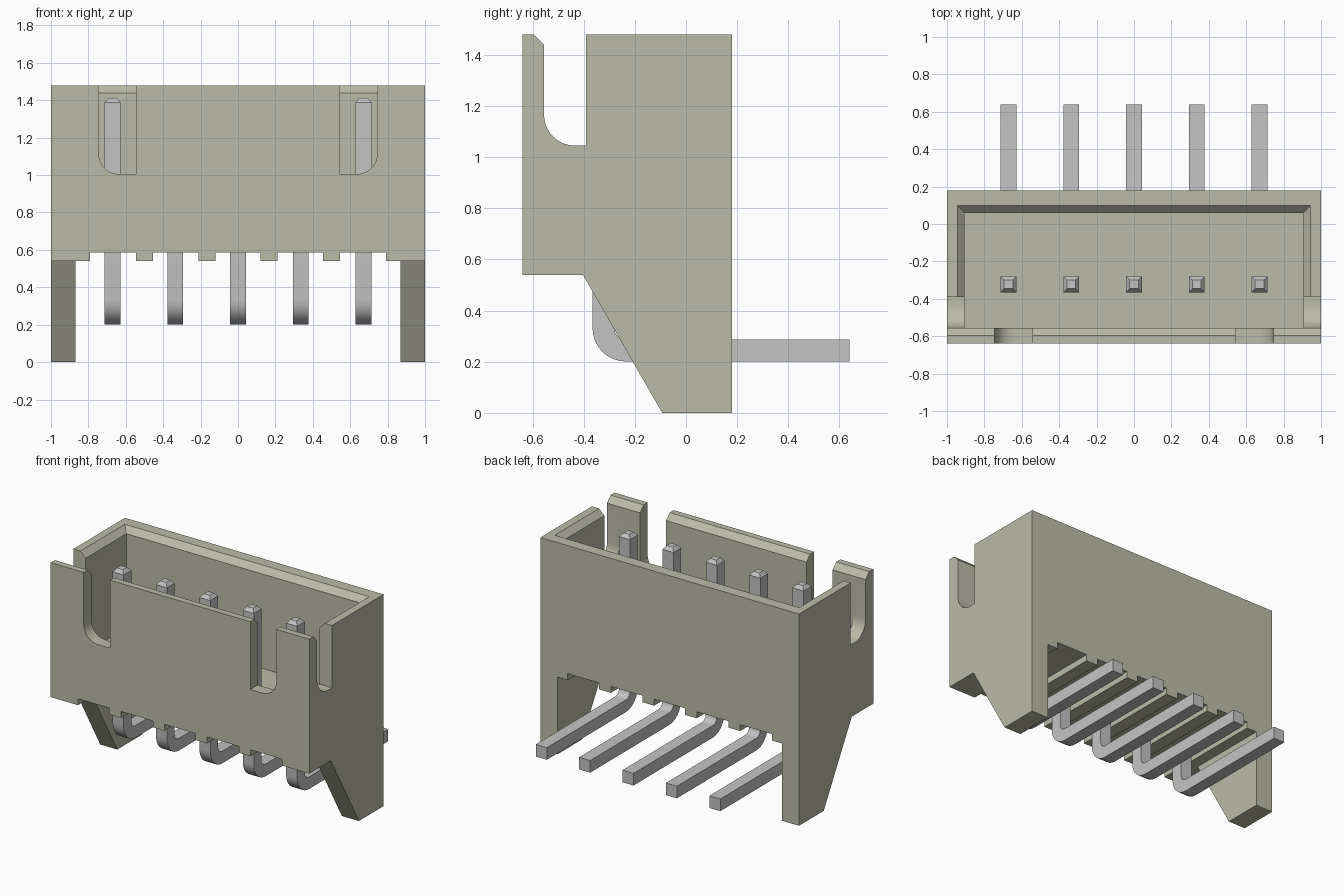
import bpy, bmesh, math
from mathutils import Vector

if "Cube" in bpy.data.objects:
    bpy.data.objects.remove(bpy.data.objects["Cube"], do_unlink=True)


def material(name, rgb):
    m = bpy.data.materials.new(name)
    m.use_nodes = True
    m.diffuse_color = (*rgb, 1)
    bsdf = m.node_tree.nodes["Principled BSDF"]
    bsdf.inputs["Base Color"].default_value = (*rgb, 1)
    bsdf.inputs["Roughness"].default_value = 0.6
    return m


BEIGE = material("beige plastic", (0.50, 0.50, 0.40))
METAL = material("pale metal", (0.55, 0.55, 0.55))


def loft(name, rings, mat):
    """Closed solid through a sequence of equal-sized rings."""
    bm = bmesh.new()
    loops = [[bm.verts.new(p) for p in r] for r in rings]
    n = len(loops[0])
    for a, b in zip(loops, loops[1:]):
        for i in range(n):
            j = (i + 1) % n
            bm.faces.new((a[i], a[j], b[j], b[i]))
    bm.faces.new(loops[0])
    bm.faces.new(loops[-1])
    bmesh.ops.recalc_face_normals(bm, faces=bm.faces)
    me = bpy.data.meshes.new(name)
    bm.to_mesh(me)
    bm.free()
    me.materials.append(mat)
    ob = bpy.data.objects.new(name, me)
    bpy.context.collection.objects.link(ob)
    return ob


def prism_x(name, yz, x0, x1):
    return loft(name, [[(x, y, z) for y, z in yz] for x in (x0, x1)], BEIGE)


def prism_y(name, xz, y0, y1):
    return loft(name, [[(x, y, z) for x, z in xz] for y in (y0, y1)], BEIGE)


def arc(cx, cy, r, a0, a1, n=10):
    angs = [math.radians(a0 + (a1 - a0) * i / n) for i in range(n + 1)]
    return [(cx + r * math.cos(a), cy + r * math.sin(a)) for a in angs]


def smooth(ob):
    bpy.ops.object.select_all(action='DESELECT')
    ob.select_set(True)
    bpy.context.view_layer.objects.active = ob
    bpy.ops.object.shade_smooth_by_angle(angle=math.radians(30))


def cut(ob, cutter):
    bpy.context.view_layer.objects.active = ob
    mod = ob.modifiers.new("cut", 'BOOLEAN')
    mod.operation, mod.solver, mod.object = 'DIFFERENCE', 'EXACT', cutter
    bpy.ops.object.modifier_apply(modifier=mod.name)
    bpy.data.objects.remove(cutter, do_unlink=True)


TOP, BASE, RECESS, FLOOR = 1.48, 0.54, 0.585, 0.78
FRONT, BACK = -0.64, 0.18
IN_X, IN_F, IN_B = 0.905, -0.555, 0.06

# Housing: front outline with legs and ribbed underside, extruded in depth
half = [(0.12, RECESS), (0.12, BASE), (0.21, BASE), (0.21, RECESS),
        (0.455, RECESS), (0.455, BASE), (0.545, BASE), (0.545, RECESS),
        (0.79, RECESS), (0.79, BASE), (0.868, BASE), (0.868, 0), (1, 0), (1, TOP)]
outline = half + [(-x, z) for x, z in reversed(half)]
housing = prism_y("housing", outline, FRONT, BACK)

# Sloped leg fronts
for s in (-1, 1):
    cut(housing, prism_x("leg_cutter", [(-0.8, BASE), (-0.403, BASE), (-0.093, 0),
                                        (-0.093, -0.1), (-0.8, -0.1)], s * 0.83, s * 1.1))


# Open cavity with a chamfered rim
def rim(z, d):
    x, f, b = IN_X + d, IN_F, IN_B + d
    return [(-x, f, z), (x, f, z), (x, b, z), (-x, b, z)]


cut(housing, loft("cavity_cutter", [rim(FLOOR, 0), rim(TOP - 0.04, 0), rim(TOP + 0.02, 0.06)], BEIGE))
cut(housing, prism_x("rim_cutter", [(IN_F, TOP - 0.04), (IN_F - 0.06, TOP + 0.02),
                                    (IN_F + 0.02, TOP + 0.02), (IN_F + 0.02, TOP - 0.04)], -1.1, 1.1))

# Rounded slots in the side walls and the front wall
side_slot = [(-0.39, 1.6), (IN_F, 1.6)] + arc(IN_F + 0.12, 1.165, 0.12, 180, 270) + [(-0.39, 1.045)]
for s in (-1, 1):
    cut(housing, prism_x("side_slot_cutter", side_slot, s * 0.85, s * 1.1))
    front_slot = [(0.543, 1.6), (0.543, 1.005)] + arc(0.635, 1.115, 0.11, 270, 360) + [(0.745, 1.6)]
    cut(housing, prism_y("front_slot_cutter", [(s * x, z) for x, z in front_slot], -0.8, -0.5))
smooth(housing)

# Bent square pins: tapered tip, straight shank, right-angle bend, tail
H, PY, PZ, R = 0.0425, -0.323, 0.2435, 0.088
stations = [(PY, 1.412, 0.023, 0), (PY, 1.388, H, 0)]
bend = arc(PY + R, PZ + R, R, 180, 270, 8)
stations += [(y, z, H, i * math.pi / 16) for i, (y, z) in enumerate(bend)]
stations += [(0.64, PZ, H, math.pi / 2)]
for k in range(5):
    px = (k - 2) * 0.3355
    rings = []
    for y, z, h, a in stations:
        n = Vector((0, math.cos(a), math.sin(a))) * h
        c, w = Vector((px, y, z)), Vector((h, 0, 0))
        rings.append([c - w - n, c + w - n, c + w + n, c - w + n])
    smooth(loft(f"pin_{k + 1}", rings, METAL))
